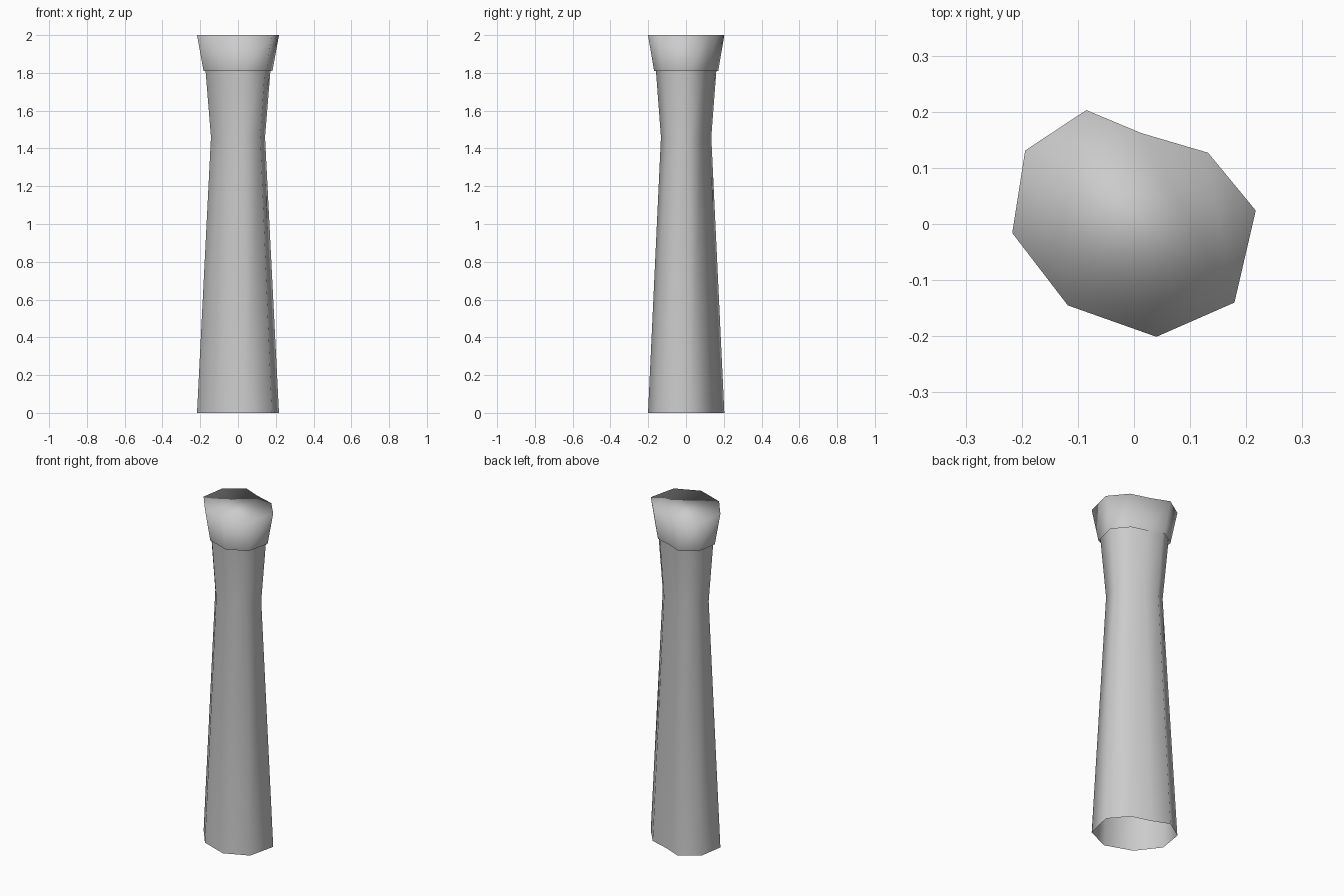
import bpy
import bmesh

cube = bpy.data.objects.get("Cube")
if cube:
    bpy.data.objects.remove(cube, do_unlink=True)

# Plain grey material
grey = bpy.data.materials.new("plain_grey")
grey.use_nodes = True
COLOUR = (0.6, 0.6, 0.6, 1)
grey.diffuse_color = COLOUR
grey.node_tree.nodes["Principled BSDF"].inputs["Base Color"].default_value = COLOUR

# Irregular nine-sided cross-section, counter-clockwise from above
OUTLINE = [(0.217, 0.024), (0.132, 0.127), (0.013, 0.162), (-0.085, 0.203),
           (-0.194, 0.131), (-0.217, -0.016), (-0.118, -0.145),
           (0.04, -0.201), (0.179, -0.14)]


def loft(name, levels, cap_top=False):
    """Stack scaled copies of the outline and join them with smooth walls."""
    bm = bmesh.new()
    rings = [[bm.verts.new((x * s, y * s, z)) for x, y in OUTLINE]
             for z, s in levels]
    n = len(OUTLINE)
    for low, high in zip(rings, rings[1:]):
        for i in range(n):
            j = (i + 1) % n
            bm.faces.new((low[i], low[j], high[j], high[i]))
    if cap_top:
        bm.faces.new(rings[-1])
    for face in bm.faces:
        face.smooth = True
    mesh = bpy.data.meshes.new(name)
    bm.to_mesh(mesh)
    bm.free()
    mesh.materials.append(grey)
    obj = bpy.data.objects.new(name, mesh)
    bpy.context.collection.objects.link(obj)
    return obj


# Tapered shaft with a narrow neck, open at the foot
loft("shaft", [(0, 1), (1.46, 0.66), (1.86, 0.81)])

# Flared collar closed by a softly shaded top
loft("collar", [(1.81, 0.84), (2, 1)], cap_top=True)
